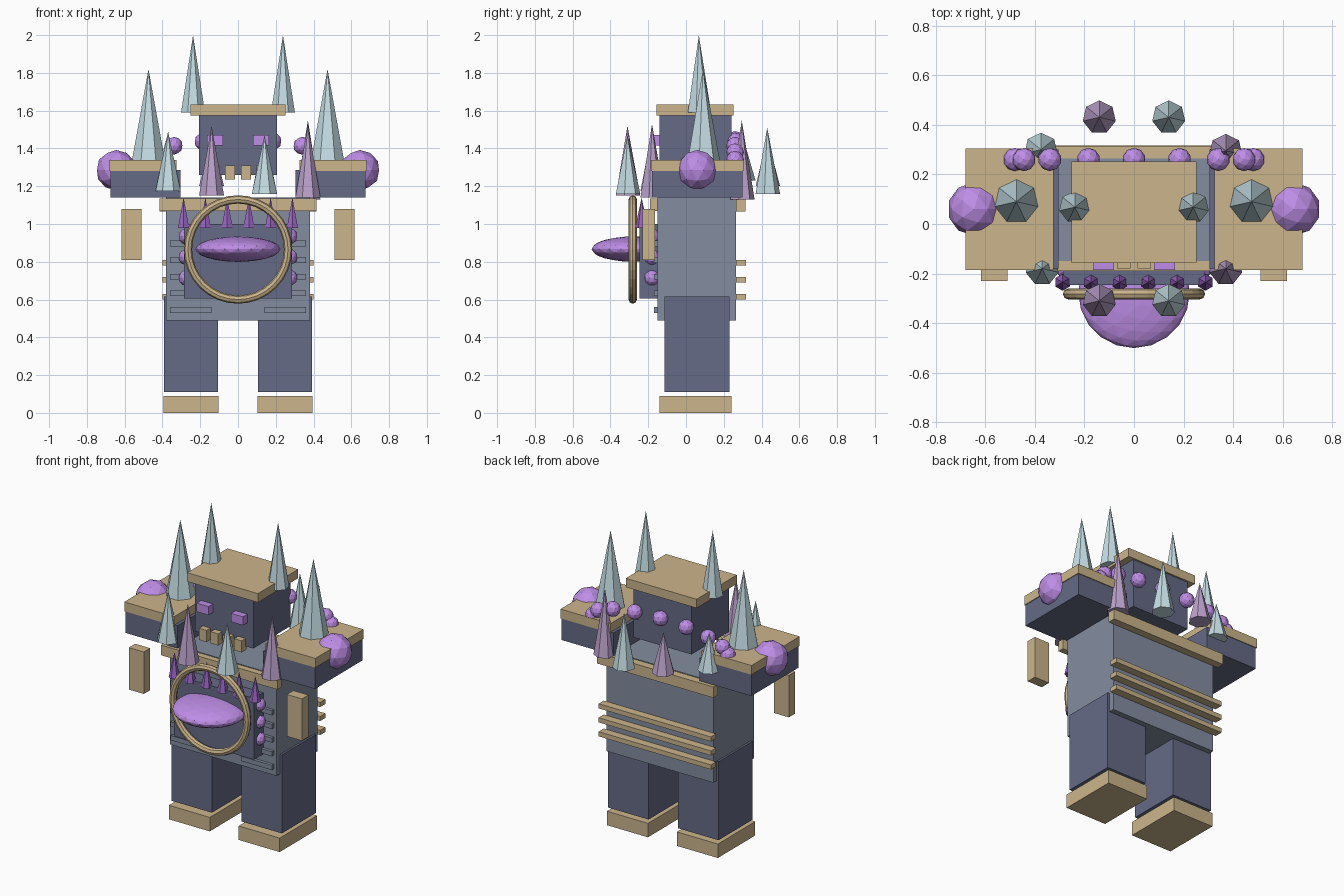
import bpy
from math import sin, cos, radians, pi

if "Cube" in bpy.data.objects:
    bpy.data.objects.remove(bpy.data.objects["Cube"])


def material(name, r, g, b):
    m = bpy.data.materials.new(name)
    m.diffuse_color = (r, g, b, 1)
    m.use_nodes = True
    m.node_tree.nodes["Principled BSDF"].inputs["Base Color"].default_value = m.diffuse_color
    return m


NAVY = material("navy", 0.13, 0.145, 0.24)
STEEL = material("steel", 0.23, 0.27, 0.35)
TAN = material("tan", 0.60, 0.46, 0.26)
PURPLE = material("purple", 0.52, 0.27, 0.80)
DARK_PURPLE = material("dark_purple", 0.33, 0.13, 0.55)
ICE = material("ice", 0.56, 0.73, 0.78)
LILAC = material("lilac", 0.50, 0.36, 0.60)


def finish(name, mat):
    ob = bpy.context.object
    ob.name = name
    ob.data.materials.append(mat)
    return ob


def box(name, mat, x0, x1, y0, y1, z0, z1):
    bpy.ops.mesh.primitive_cube_add(
        size=1, location=((x0 + x1) / 2, (y0 + y1) / 2, (z0 + z1) / 2))
    ob = finish(name, mat)
    ob.scale = (abs(x1 - x0), y1 - y0, z1 - z0)


def pair(name, mat, x0, x1, *yz):
    box(name + "_right", mat, x0, x1, *yz)
    box(name + "_left", mat, -x1, -x0, *yz)


def spike(name, mat, x, y, z0, z1, r, sides=7):
    bpy.ops.mesh.primitive_cone_add(
        vertices=sides, radius1=r, radius2=0, depth=z1 - z0,
        location=(x, y, (z0 + z1) / 2))
    finish(name, mat)


def ball(name, mat, x, y, z, r, sub=2, scale=(1, 1, 1)):
    bpy.ops.mesh.primitive_ico_sphere_add(subdivisions=sub, radius=r, location=(x, y, z))
    finish(name, mat).scale = scale


# Feet and legs
pair("foot", TAN, 0.103, 0.395, -0.14, 0.24, 0, 0.09)
pair("leg", NAVY, 0.105, 0.393, -0.115, 0.23, 0.11, 0.615)

# Torso with front and back collar trims
box("torso", STEEL, -0.38, 0.38, -0.15, 0.265, 0.49, 1.14)
box("front_trim", TAN, -0.415, 0.415, -0.19, -0.15, 1.07, 1.135)
box("back_trim", TAN, -0.415, 0.415, 0.265, 0.315, 1.065, 1.135)
for i in range(3):
    z = 0.6 + 0.09 * i
    box(f"back_rib_{i}", TAN, -0.4, 0.4, 0.265, 0.317, z, z + 0.03)
for i in range(5):
    z = 0.53 + 0.088 * i
    pair(f"front_rib_{i}", STEEL, 0.14, 0.36, -0.17, -0.15, z, z + 0.03)

# Belly panel, ring and bulging tongue
box("belly_panel", NAVY, -0.285, 0.285, -0.245, -0.15, 0.605, 1.0)
bpy.ops.mesh.primitive_torus_add(
    major_segments=32, minor_segments=8, major_radius=0.265, minor_radius=0.022,
    location=(0, -0.282, 0.865), rotation=(pi / 2, 0, 0))
finish("belly_ring", TAN)
ball("tongue", PURPLE, 0, -0.275, 0.867, 0.225, 3, (1, 1, 0.3))
for i in range(6):
    spike(f"belly_tooth_{i}", DARK_PURPLE, -0.288 + 0.1152 * i, -0.235, 0.98, 1.14, 0.034, 6)
for s in (-1, 1):
    for i in range(3):
        ball(f"belly_bead_{s}_{i}", PURPLE, s * 0.272, -0.18, 0.715 + 0.11 * i, 0.043)

# Shoulders, arm plates, orbs and horns
pair("shoulder", NAVY, 0.305, 0.675, -0.18, 0.3, 1.14, 1.285)
pair("shoulder_plate", TAN, 0.325, 0.68, -0.185, 0.305, 1.28, 1.34)
pair("arm_plate", TAN, 0.51, 0.617, -0.23, -0.165, 0.81, 1.08)
for s in (-1, 1):
    ball(f"shoulder_orb_{s}", PURPLE, s * 0.645, 0.06, 1.285, 0.107)
    spike(f"shoulder_horn_{s}", ICE, s * 0.474, 0.09, 1.335, 1.82, 0.09)
    spike(f"head_horn_{s}", ICE, s * 0.238, 0.068, 1.59, 2.0, 0.065)

# Head with cap, eyes and teeth
box("head", NAVY, -0.207, 0.207, -0.14, 0.24, 1.26, 1.58)
box("head_cap", TAN, -0.252, 0.252, -0.157, 0.252, 1.575, 1.632)
pair("eye", PURPLE, 0.08, 0.165, -0.185, -0.13, 1.415, 1.47)
for i, x in enumerate((-0.125, -0.042, 0.042, 0.125)):
    box(f"tooth_{i}", TAN, x - 0.027, x + 0.027, -0.18, -0.13, 1.235, 1.31)

# Bead arc behind the head
for i in range(9):
    a = radians(-90 + 22.5 * i)
    ball(f"back_bead_{i}", PURPLE, 0.48 * sin(a), 0.26, 1.34 + 0.105 * cos(a), 0.047)

# Floating crown of spikes: material, x, y, base z, tip z
CROWN = [(LILAC, -0.14, -0.31, 1.15, 1.52), (ICE, 0.14, -0.31, 1.16, 1.47),
         (ICE, -0.37, -0.18, 1.175, 1.49), (LILAC, 0.37, -0.18, 1.14, 1.53),
         (ICE, -0.375, 0.3, 1.23, 1.465), (LILAC, 0.37, 0.295, 1.13, 1.55),
         (LILAC, -0.14, 0.43, 1.2, 1.46), (ICE, 0.14, 0.43, 1.16, 1.51)]
for i, (mat, x, y, z0, z1) in enumerate(CROWN):
    spike(f"crown_spike_{i}", mat, x, y, z0, z1, 0.068)
